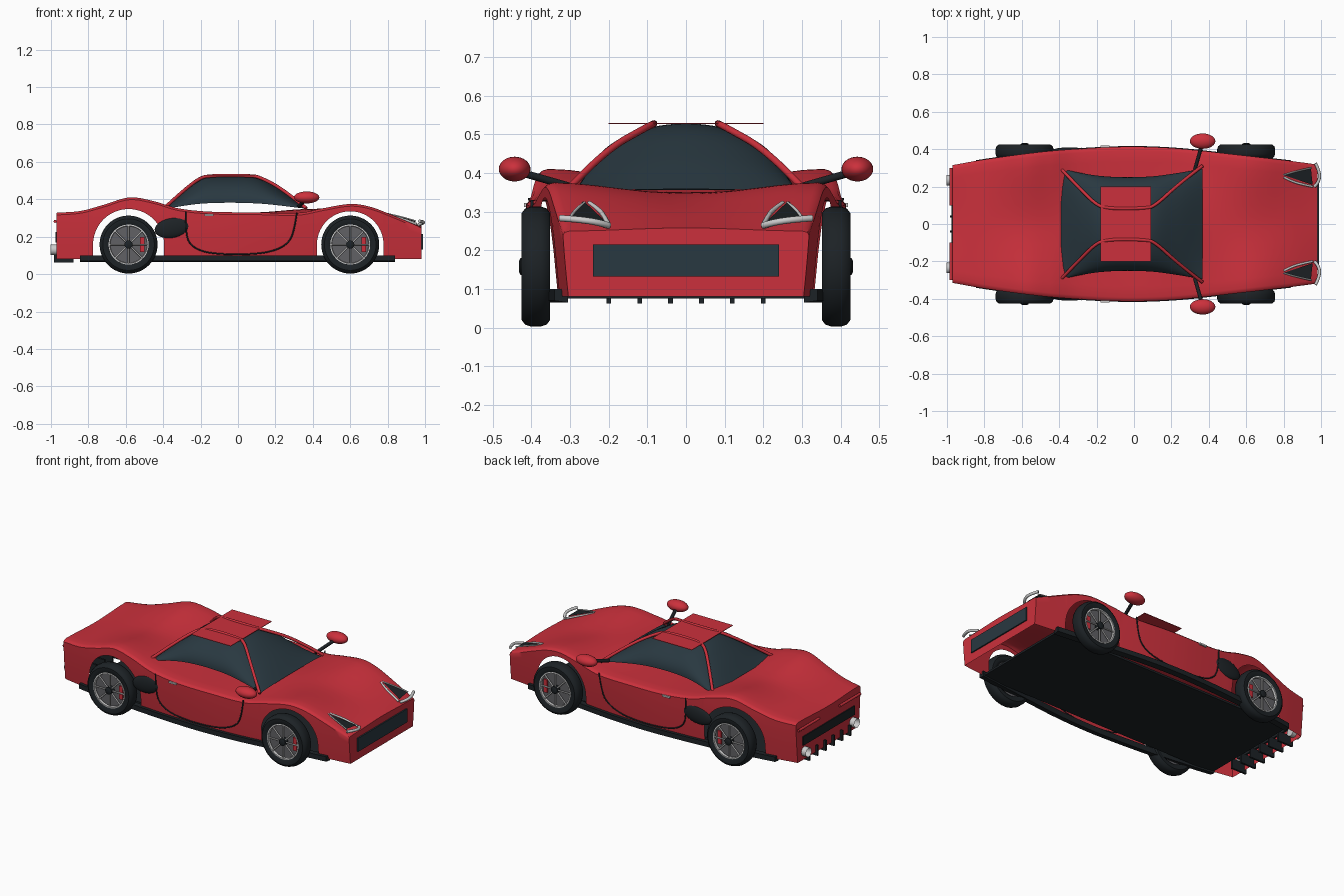
import bpy, bmesh, math
from mathutils import Vector, Matrix

if "Cube" in bpy.data.objects:
    bpy.data.objects.remove(bpy.data.objects["Cube"])


def mat(name, rgb):
    m = bpy.data.materials.new(name)
    m.diffuse_color = (*rgb, 1)
    m.use_nodes = True
    m.node_tree.nodes["Principled BSDF"].inputs["Base Color"].default_value = m.diffuse_color
    return m


RED = mat("red_paint", (0.6, 0.03, 0.045))
GLASS = mat("dark_glass", (0.022, 0.04, 0.052))
BLACK = mat("black_trim", (0.012, 0.016, 0.019))
STEEL = mat("dark_steel", (0.12, 0.12, 0.13))
SILVER = mat("silver", (0.6, 0.62, 0.63))


def finish(name, bm, material, angle=35):
    bmesh.ops.recalc_face_normals(bm, faces=bm.faces)
    me = bpy.data.meshes.new(name)
    bm.to_mesh(me)
    bm.free()
    ob = bpy.data.objects.new(name, me)
    bpy.context.collection.objects.link(ob)
    me.materials.append(material)
    bpy.ops.object.select_all(action='DESELECT')
    ob.select_set(True)
    bpy.context.view_layer.objects.active = ob
    bpy.ops.object.shade_smooth_by_angle(angle=math.radians(angle))
    return ob


def spline(pts, x):
    """Smooth value at x through sorted (x, value) points."""
    n = len(pts)
    x = min(max(x, pts[0][0]), pts[-1][0])
    i = next(k for k in range(n - 1) if x <= pts[k + 1][0])

    def slope(k):
        a, b = pts[max(k - 1, 0)], pts[min(k + 1, n - 1)]
        return (b[1] - a[1]) / (b[0] - a[0])
    (x0, a), (x1, b) = pts[i], pts[i + 1]
    h = x1 - x0
    t = (x - x0) / h
    return ((2*t**3 - 3*t*t + 1) * a + (t**3 - 2*t*t + t) * h * slope(i)
            + (3*t*t - 2*t**3) * b + (t**3 - t*t) * h * slope(i + 1))


def loft(name, rows, material, caps=False, closed=False, angle=35):
    bm = bmesh.new()
    g = [[bm.verts.new(p) for p in r] for r in rows]
    n = len(g[0])
    for a, b in zip(g, g[1:]):
        for j in range(n if closed else n - 1):
            k = (j + 1) % n
            bm.faces.new((a[j], a[k], b[k], b[j]))
    if caps:
        bm.faces.new(g[0])
        bm.faces.new(g[-1])
    return finish(name, bm, material, angle)


def box(name, lo, hi, material):
    bm = bmesh.new()
    lo, hi = Vector(lo), Vector(hi)
    bmesh.ops.create_cube(bm, size=1, matrix=Matrix.LocRotScale((lo + hi) / 2, None, hi - lo))
    return finish(name, bm, material)


def ball(name, c, r, material, tilt=0):
    bm = bmesh.new()
    bmesh.ops.create_uvsphere(bm, u_segments=32, v_segments=16, radius=1)
    bm.transform(Matrix.Translation(c) @ Matrix.Rotation(tilt, 4, 'Y') @ Matrix.Diagonal((*r, 1)))
    return finish(name, bm, material)


def tube(name, pts, r, material, kind='NURBS'):
    cu = bpy.data.curves.new(name, 'CURVE')
    cu.dimensions = '3D'
    cu.bevel_depth, cu.bevel_resolution, cu.use_fill_caps = r, 3, True
    sp = cu.splines.new(kind)
    sp.points.add(len(pts) - 1)
    for p, q in zip(sp.points, pts):
        p.co = (*q, 1)
    if kind == 'NURBS':
        sp.order_u, sp.use_endpoint_u = 3, True
    ob = bpy.data.objects.new(name, cu)
    bpy.context.collection.objects.link(ob)
    cu.materials.append(material)
    return ob


def lathe(name, profile, c, s, material, seg=48):
    """Turn (radius, outward y) points round the y axis at c; s is the side."""
    rows = [[(c[0] + r * math.cos(a), c[1] + s * y, c[2] + r * math.sin(a)) for r, y in profile]
            for a in (2 * math.pi * i / seg for i in range(seg + 1))]
    ob = loft(name, rows, material)
    bm = bmesh.new()
    bm.from_mesh(ob.data)
    bmesh.ops.remove_doubles(bm, verts=bm.verts, dist=1e-5)
    bmesh.ops.recalc_face_normals(bm, faces=bm.faces)
    bm.to_mesh(ob.data)
    bm.free()
    return ob


# Body lines: half width, fender height, centre height
WIDTH = [(-.97, .315), (-.8, .345), (-.5, .385), (-.25, .405), (0, .414), (.25, .403), (.5, .376), (.8, .342), (.98, .322)]
FENDER = [(-.97, .328), (-.84, .338), (-.72, .37), (-.58, .41), (-.45, .39), (-.32, .352), (-.15, .334), (.1, .33),
          (.33, .328), (.46, .353), (.6, .375), (.7, .362), (.82, .318), (.98, .25)]
CENTRE = [(-.97, .318), (-.75, .345), (-.58, .365), (-.4, .352), (-.2, .332), (.1, .33), (.36, .348), (.6, .345), (.8, .31), (.98, .258)]
ARCHES = [(-.585, .19), (.6, .178)]
AXLE_Z = .158


def side_y(x, z):
    return spline(WIDTH, x) - .018 * (max(0, .33 - z) / .25) ** 1.5


def section(x):
    w, zf, zc = (spline(p, x) for p in (WIDTH, FENDER, CENTRE))
    zb = .08
    for cx, r in ARCHES:
        if abs(x - cx) < r:
            zb = AXLE_Z + math.sqrt(r * r - (x - cx) ** 2)
    half = []
    for i in range(7):
        z = zb + (zf - .012 - zb) * i / 6
        half.append((x, side_y(x, z), z))
    half += [(x, w - .008, zf - .004), (x, w - .022, zf)]
    for f in (.85, .7, .5, .3, .12):
        t = f * f * (3 - 2 * f)
        half.append((x, (w - .022) * f, zc + (zf - zc) * t))
    return half + [(x, 0, zc)] + [(px, -y, z) for px, y, z in reversed(half)]


# Body shell with wheel arches in its lower edge
xs = [-.97 + 1.95 * i / 64 for i in range(65)]
for cx, r in ARCHES:
    xs = [x for x in xs if abs(x - cx) > r + .006]
    xs += [cx - r - .0005, cx + r + .0005] + [cx - .9999 * r * math.cos(math.pi * i / 28) for i in range(29)]
loft("body_shell", [section(x) for x in sorted(xs)], RED, caps=True, angle=40)

# Glass cabin
HALF = [(-.39, .295), (-.28, .272), (-.18, .257), (-.05, .25), (.1, .255), (.23, .272), (.365, .295)]
BASE = [(-.39, .35), (-.18, .378), (.1, .378), (.365, .35)]
TOP = [(-.39, .356), (-.28, .455), (-.18, .518), (-.05, .527), (.1, .518), (.23, .45), (.365, .358)]
rows = []
for i in range(33):
    x = -.39 + .755 * i / 32
    w, b, t = (spline(p, x) for p in (HALF, BASE, TOP))
    rows.append([(x, w * math.cos(math.pi * j / 32), b + (t - b) * math.sin(math.pi * j / 32)) for j in range(33)])
loft("glass_cabin", rows, GLASS)
box("roof_panel", (-.18, -.2, .526), (.09, .2, .529), RED)

# Floor, grilles and rear diffuser
box("floor_pan", (-.84, -.325, .075), (.83, .325, .088), BLACK)
box("front_grille", (.97, -.24, .132), (.988, .24, .215), GLASS)
box("rear_grille", (-.976, -.25, .17), (-.96, .25, .225), BLACK)
for i in range(6):
    y = -.2 + .08 * i
    box("diffuser_fin", (-.985, y - .006, .062), (-.88, y + .006, .125), BLACK)

for s in (1, -1):
    # Side sill following the body outline
    rows = []
    for i in range(33):
        x = -.845 + 1.685 * i / 32
        y = spline(WIDTH, x) + .003
        rows.append([(x, s * v, z) for v, z in ((y, .07), (y, .1), (y - .035, .1), (y - .035, .065))])
    loft("side_sill", rows, BLACK, caps=True, closed=True)

    # Roof pillars
    tube("roof_pillar", [(.365, s * .31, .352), (.24, s * .215, .455), (.11, s * .095, .522), (.06, s * .085, .526),
                         (-.05, s * .082, .528), (-.14, s * .085, .526), (-.2, s * .1, .518), (-.3, s * .2, .44),
                         (-.395, s * .3, .352)], .009, RED)

    # Door seam, handle and side intake
    door = [(-.28, .335), (-.28, .24), (-.265, .165), (-.2, .122), (-.1, .107), (.05, .105), (.17, .117), (.26, .155),
            (.3, .22), (.315, .33)]
    tube("door_seam", [(x, s * (side_y(x, z) + .001), z) for x, z in door], .004, BLACK)
    box("door_handle", (-.18, s * .413 - .006, .312), (-.13, s * .413 + .006, .322), SILVER)
    ball("side_intake", (-.345, s * .388, .25), (.102, .022, .055), BLACK, tilt=-.2)

    # Mirrors
    tube("mirror_stalk", [(.325, s * .29, .362), (.365, s * .43, .402)], .01, BLACK, 'POLY')
    ball("mirror", (.367, s * .443, .41), (.068, .041, .032), RED)

    # Headlights
    bm = bmesh.new()
    bm.faces.new([bm.verts.new((x, s * y, z)) for x, y, z in
                  ((.79, .265, .328), (.945, .305, .284), (.955, .21, .276))])
    finish("headlight_lens", bm, BLACK)
    tube("headlight_inner_strip", [(.8, s * .25, .322), (.85, s * .225, .306), (.9, s * .212, .289),
                                   (.955, s * .2, .267)], .006, SILVER)
    tube("headlight_upper_strip", [(.8, s * .262, .322), (.87, s * .285, .309), (.95, s * .3, .284)], .004, SILVER)
    tube("headlight_front_strip", [(.965, s * .2, .264), (.99, s * .225, .272), (.993, s * .28, .28),
                                   (.97, s * .325, .283)], .0085, SILVER)

    # Tail light bars and exhausts
    tube("tail_light", [(-.978, s * .1, .282), (-.978, s * .3, .282)], .008, RED, 'POLY')
    bm = bmesh.new()
    bmesh.ops.create_cone(bm, cap_ends=True, segments=24, radius1=.028, radius2=.028, depth=.06,
                          matrix=Matrix.Translation((-.972, s * .235, .13)) @ Matrix.Rotation(math.pi / 2, 4, 'Y'))
    ends = [f for f in bm.faces if f.normal.x < -.9]
    bmesh.ops.inset_region(bm, faces=ends, thickness=.005)
    bmesh.ops.translate(bm, verts=ends[0].verts, vec=(.04, 0, 0))
    finish("exhaust", bm, SILVER)

    # Wheels
    for cx, _ in ARCHES:
        c = (cx, s * .388, AXLE_Z)
        lathe("tyre", [(.106, -.03), (.12, -.037), (.138, -.037), (.15, -.028), (.155, -.013), (.155, .013),
                       (.15, .028), (.138, .037), (.12, .037), (.106, .03), (.106, -.03)], c, s, BLACK)
        lathe("rim_ring", [(.108, .02), (.107, .033), (.1, .034), (.098, .02)], c, s, SILVER)
        lathe("brake_disc", [(0, -.025), (.106, -.025), (.106, .012), (0, .012)], c, s, STEEL)
        lathe("hub", [(.022, .01), (.022, .04), (.014, .044), (0, .044)], c, s, BLACK, 20)
        y = c[1] + s * .027
        for k in range(8):
            a = math.pi * (k / 4 + .5)
            tube("spoke", [(cx + r * math.cos(a), y, AXLE_Z + r * math.sin(a)) for r in (.015, .102)], .0045, SILVER, 'POLY')
        box("brake_caliper", (cx + .06, c[1] + s * .015 - .006, AXLE_Z - .04),
            (cx + .085, c[1] + s * .015 + .006, AXLE_Z + .04), RED)
